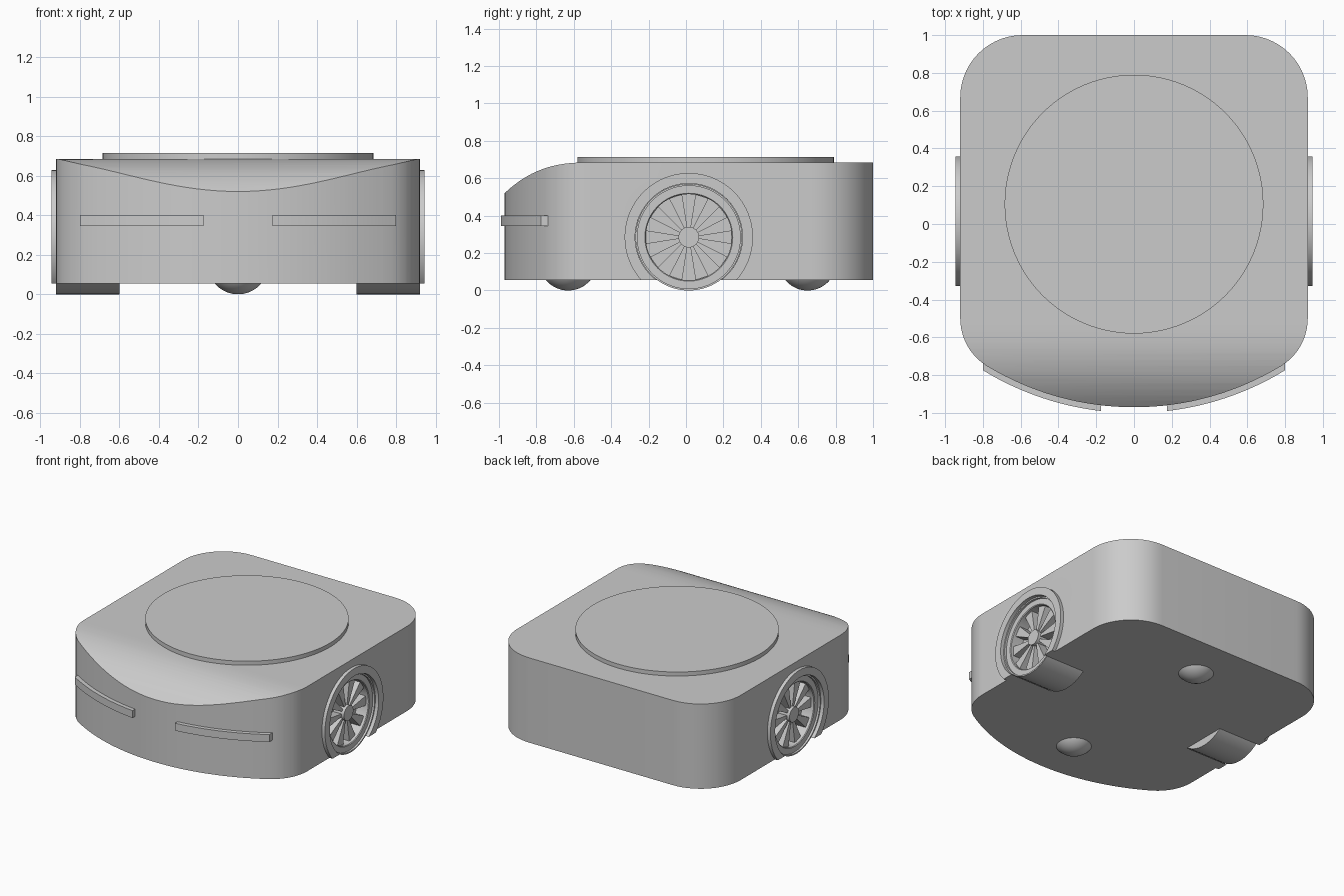
import bpy, bmesh
from math import sin, cos, pi, radians, sqrt, atan2
from mathutils import Vector

if "Cube" in bpy.data.objects:
    bpy.data.objects.remove(bpy.data.objects["Cube"])

WY, WZ = 0.015, 0.285      # wheel axle position
FLOOR, TOP = 0.055, 0.685  # underside and top of the shell


def finish(name, bm, mirror=False):
    bmesh.ops.recalc_face_normals(bm, faces=bm.faces)
    mesh = bpy.data.meshes.new(name)
    bm.to_mesh(mesh)
    bm.free()
    ob = bpy.data.objects.new(name, mesh)
    bpy.context.collection.objects.link(ob)
    if mirror:
        ob.modifiers.new("Mirror", 'MIRROR').use_mirror_merge = False
    return ob


def smooth(ob, angle=30):
    bpy.ops.object.select_all(action='DESELECT')
    ob.select_set(True)
    bpy.context.view_layer.objects.active = ob
    bpy.ops.object.shade_smooth_by_angle(angle=radians(angle))


def prism(pts, z0, z1):
    bm = bmesh.new()
    f = bm.faces.new([bm.verts.new((x, y, z0)) for x, y in pts])
    ext = bmesh.ops.extrude_face_region(bm, geom=[f])
    for v in ext['geom']:
        if isinstance(v, bmesh.types.BMVert):
            v.co.z = z1
    return bm


def lathe(profile, closed=False, steps=72):
    """Turn (radius, x) points about the wheel axle."""
    bm = bmesh.new()
    vs = [bm.verts.new((x, WY, WZ + r)) for r, x in profile]
    es = [bm.edges.new(p) for p in zip(vs, vs[1:])]
    if closed:
        es.append(bm.edges.new((vs[-1], vs[0])))
    bmesh.ops.spin(bm, geom=vs + es, cent=(0, WY, WZ), axis=(1, 0, 0),
                   angle=2 * pi, steps=steps)
    bmesh.ops.remove_doubles(bm, verts=bm.verts, dist=1e-5)
    return bm


def arc(cx, cy, r, a0, a1, n):
    return [(cx + r * cos(a0 + (a1 - a0) * i / n),
             cy + r * sin(a0 + (a1 - a0) * i / n)) for i in range(n + 1)]


# Shell: bowed front, rounded corners, top curving down toward the front
R, CY, r = 1.5, 0.53, 0.295
fx, fy = 0.92 - r, -0.5
a = atan2(fy - CY, fx)
half = (arc(0, CY, R, -pi / 2, a, 16) + arc(fx, fy, r, a, 0, 12)[1:]
        + arc(0.59, 0.67, 0.33, 0, pi / 2, 14))
outline = half + [(-x, y) for x, y in reversed(half[1:])]
bm = prism(outline, FLOOR, TOP)
for i in range(16):
    y = -0.5 - 0.465 * i / 15
    bmesh.ops.bisect_plane(bm, geom=bm.verts[:] + bm.edges[:] + bm.faces[:],
                           plane_co=(0, y, 0), plane_no=(0, 1, 0))
for v in bm.verts:
    if v.co.z > 0.5:
        t = max(0, (-0.5 - v.co.y) / 0.47)
        v.co.z -= 0.165 * t ** 2.7
shell = finish("shell", bm)

# Wheel wells cut into both sides
for s in (1, -1):
    cutter = finish("well_cutter", lathe([(0, s * 0.598), (0.287, s * 0.598),
                                          (0.287, s * 1.1), (0, s * 1.1)]))
    cutter.hide_render = True
    mod = shell.modifiers.new("Well", 'BOOLEAN')
    mod.operation, mod.solver, mod.object = 'DIFFERENCE', 'EXACT', cutter
    bpy.context.view_layer.objects.active = shell
    bpy.ops.object.modifier_apply(modifier=mod.name)
    bpy.data.objects.remove(cutter)
smooth(shell)

# Round lid
bm = prism(arc(0, 0.105, 0.685, 0, 2 * pi, 96)[:-1], TOP - 0.005, 0.715)
smooth(finish("lid", bm))

# Wheels with recessed face
smooth(finish("wheel", lathe([(0, 0.6), (0.285, 0.6), (0.285, 0.92), (0.275, 0.92),
                              (0.275, 0.905), (0.235, 0.905), (0.23, 0.9),
                              (0.23, 0.81), (0, 0.81)]), True))
smooth(finish("hub", lathe([(0.055, 0.81), (0.055, 0.9), (0, 0.9)], steps=32), True))

# Wedge spokes widening toward the rim
bm = bmesh.new()
for k in range(10):
    c = 2 * pi * k / 10
    ring = []
    for x in (0.812, 0.88):
        for rad, d in ((0.05, -1), (0.232, -1), (0.232, 1), (0.05, 1)):
            b = c + d * radians(9)
            ring.append(bm.verts.new((x, WY + rad * cos(b), WZ + rad * sin(b))))
    lo, hi = ring[:4], ring[4:]
    bm.faces.new(lo)
    bm.faces.new(hi)
    for i in range(4):
        j = (i + 1) % 4
        bm.faces.new((lo[i], lo[j], hi[j], hi[i]))
finish("spokes", bm, True)

# Wheel arches, trimmed level with the underside
bm = lathe([(0.287, 0.915), (0.343, 0.915), (0.343, 0.945), (0.287, 0.945)], True, 96)
cut = bmesh.ops.bisect_plane(bm, geom=bm.verts[:] + bm.edges[:] + bm.faces[:],
                             plane_co=(0, 0, FLOOR), plane_no=(0, 0, -1),
                             clear_outer=True)
bmesh.ops.holes_fill(bm, edges=[e for e in bm.edges if e.is_boundary], sides=0)
smooth(finish("wheel_arch", bm, True))

# Front bumper strips following the bowed front
xs = [0.175 + 0.625 * i / 16 for i in range(17)]
pts = ([(x, CY - sqrt(1.53 ** 2 - x * x)) for x in xs]
       + [(x, CY - sqrt(1.49 ** 2 - x * x)) for x in reversed(xs)])
smooth(finish("bumper_strip", prism(pts, 0.345, 0.4), True))

# Ball casters showing below the underside
for name, y in (("front_caster", -0.63), ("rear_caster", 0.65)):
    bm = bmesh.new()
    bmesh.ops.create_uvsphere(bm, u_segments=40, v_segments=40, radius=0.155)
    bmesh.ops.translate(bm, verts=bm.verts, vec=Vector((0, y, 0.155)))
    bmesh.ops.bisect_plane(bm, geom=bm.verts[:] + bm.edges[:] + bm.faces[:],
                           plane_co=(0, 0, FLOOR + 0.003), plane_no=(0, 0, 1),
                           clear_outer=True)
    smooth(finish(name, bm))
